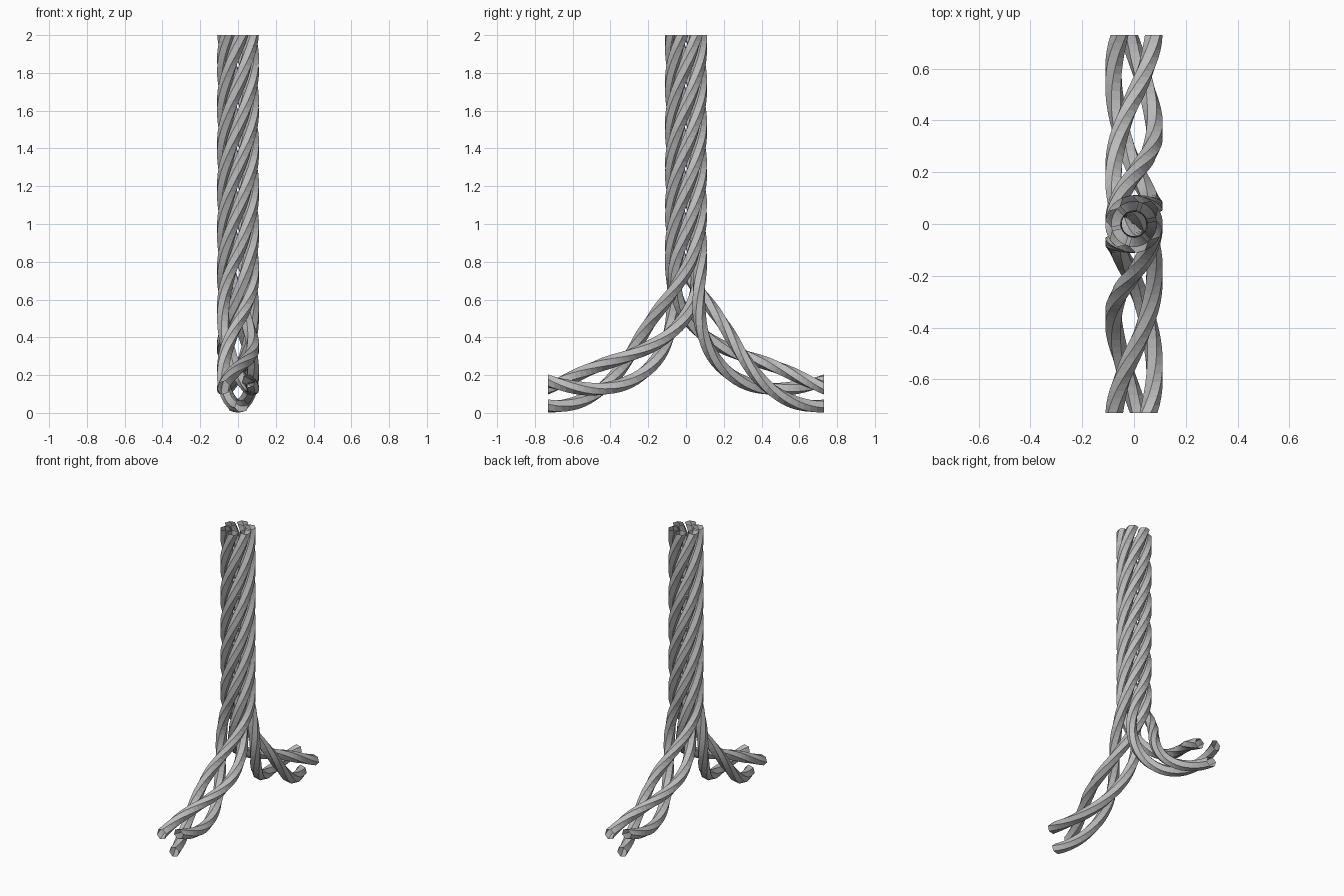
import bpy, bmesh, math
from mathutils import Vector

if "Cube" in bpy.data.objects:
    bpy.data.objects.remove(bpy.data.objects["Cube"])

ARC = 0.73           # bend radius of each leg
FOOT_Z = 0.113       # centre height of the leg ends
TOP = 2.0
HELIX = 0.079        # distance of a strand from the rope axis
STRAND = 0.035       # strand radius
PITCH = 1.32         # length of one full turn
SIDES, STEPS = 6, 72
ARC_LEN = ARC * math.pi / 2
TOTAL = ARC_LEN + TOP - FOOT_Z - ARC

mat = bpy.data.materials.new("plain_grey")
mat.diffuse_color = (0.5, 0.5, 0.5, 1)
mat.use_nodes = True
mat.node_tree.nodes["Principled BSDF"].inputs["Base Color"].default_value = mat.diffuse_color


def rope_axis(s):
    """Centre and sideways normal of the front rope at length s from the foot."""
    if s < ARC_LEN:
        a = s / ARC
        centre = Vector((0, -ARC + ARC * math.sin(a), FOOT_Z + ARC * (1 - math.cos(a))))
    else:
        a = math.pi / 2
        centre = Vector((0, 0, FOOT_Z + ARC + s - ARC_LEN))
    return centre, Vector((0, -math.sin(a), math.cos(a)))


def strand(name, start, turn):
    """Open faceted tube winding around the rope axis; turn = 1 front, -1 back."""
    bm = bmesh.new()
    rings = []
    for i in range(STEPS + 1):
        s = TOTAL * i / STEPS
        centre, up = rope_axis(s)
        side = Vector((1, 0, 0))
        th = start - math.tau * s / PITCH
        out = side * math.cos(th) + up * math.sin(th)
        tan = up * math.cos(th) - side * math.sin(th)
        ring = []
        for k in range(SIDES):
            b = math.tau * (k + 0.5) / SIDES
            p = centre + out * (HELIX + STRAND * math.cos(b)) + tan * (STRAND * 1.07 * math.sin(b))
            ring.append(bm.verts.new((p.x * turn, p.y * turn, p.z)))
        rings.append(ring)
    for r0, r1 in zip(rings, rings[1:]):
        for k in range(SIDES):
            n = (k + 1) % SIDES
            bm.faces.new((r0[k], r0[n], r1[n], r1[k]))
    bmesh.ops.recalc_face_normals(bm, faces=bm.faces)
    me = bpy.data.meshes.new(name)
    bm.to_mesh(me)
    bm.free()
    me.materials.append(mat)
    bpy.context.collection.objects.link(bpy.data.objects.new(name, me))


# three strands per leg; both legs interleave into the six-strand trunk
for label, turn in (("front", 1), ("back", -1)):
    for j in range(3):
        strand(f"{label}_strand_{j + 1}", math.radians(165 - 120 * j), turn)
